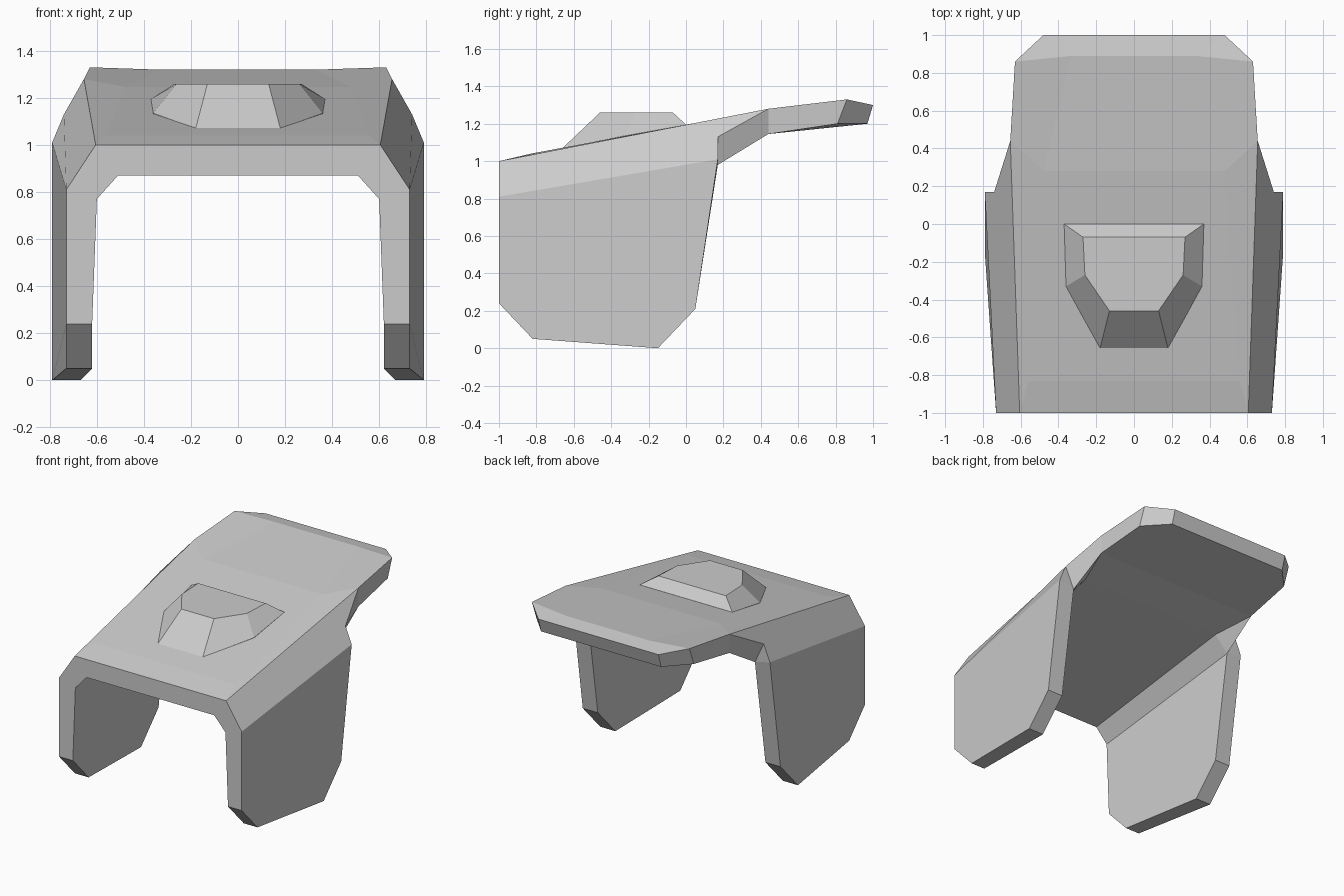
import bpy, bmesh

if "Cube" in bpy.data.objects:
    bpy.data.objects.remove(bpy.data.objects["Cube"])

def half_mesh(name, pts, faces):
    """Build the right half from named corners, then mirror it across x = 0."""
    bm = bmesh.new()
    v = {k: bm.verts.new(co) for k, co in pts.items()}
    for f in faces:
        bm.faces.new([v[k] for k in f])
    mirrored = bmesh.ops.duplicate(bm, geom=bm.verts[:] + bm.edges[:] + bm.faces[:])
    for el in mirrored["geom"]:
        if isinstance(el, bmesh.types.BMVert):
            el.co.x *= -1
    bmesh.ops.remove_doubles(bm, verts=bm.verts[:], dist=0.0005)
    bmesh.ops.recalc_face_normals(bm, faces=bm.faces[:])
    me = bpy.data.meshes.new(name)
    bm.to_mesh(me)
    bm.free()
    ob = bpy.data.objects.new(name, me)
    bpy.context.collection.objects.link(ob)
    return ob

# Armour shell: capitals are outer corners, lower case the matching inner ones
shell = {
    # front rim and leg outline
    "O": (0, -1, 1.0), "A": (.605, -1, 1.0), "B": (.73, -1, .81), "C": (.73, -1, .24),
    "D": (.73, -.82, .05), "E": (.79, -.15, 0), "F": (.79, .05, .21), "G": (.79, .17, 1.01),
    "o": (0, -1, .87), "a": (.51, -1, .87), "b": (.60, -1, .77), "c": (.62, -1, .24),
    "d": (.62, -.82, .05), "e": (.67, -.15, 0), "f": (.67, .05, .21), "g": (.67, .17, .98),
    # shoulder behind the legs and rear plate
    "H": (.74, .17, 1.13), "m": (.57, .17, 1.09), "n": (0, .17, 1.09),
    "K": (.655, .44, 1.28), "P": (.63, .86, 1.33), "Q": (.48, 1, 1.30), "R": (0, 1, 1.30),
    "k": (.655, .44, 1.145), "l": (0, .44, 1.145), "p": (.63, .81, 1.20),
    "q": (.48, .97, 1.20), "r": (0, .97, 1.20),
    # shallow panel on top
    "S": (.56, -.83, 1.04), "T": (.33, .89, 1.32), "U": (.48, .28, 1.247),
    "X": (0, -.83, 1.04), "Y": (0, .89, 1.32), "Z": (0, .28, 1.247),
}
faces = ["OASX", "AKUS", "XSUZ", "KPTU", "ZUTY", "PQT", "QRYT",   # top
         "ABGHK", "BCDEFG",                                       # outer side
         "oamn", "abgm", "bcdefg", "nmkl", "gkm", "lkpqr",        # inside
         "GHg", "HKkg"]                                           # shoulder
for chain in ("OABCDEFG", "KPQR"):                                # rim thickness
    faces += [i + j + j.lower() + i.lower() for i, j in zip(chain, chain[1:])]
half_mesh("armour_shell", shell, faces)

# Raised boss on the top plate: sloped foot, flat top, foot sunk slightly in
foot = [(0, 0, 1.195), (.37, 0, 1.195), (.36, -.33, 1.135), (.18, -.66, 1.07), (0, -.66, 1.07)]
crown = [(0, -.07, 1.26), (.27, -.07, 1.26), (.26, -.27, 1.26), (.13, -.46, 1.26), (0, -.46, 1.26)]
rings = [[(x, y, z - .03) for x, y, z in foot], foot, crown]
boss = {(r, i): co for r, ring in enumerate(rings) for i, co in enumerate(ring)}
bfaces = [[(r, i), (r, i + 1), (r + 1, i + 1), (r + 1, i)] for r in range(2) for i in range(4)]
bfaces += [[(r, i) for i in range(5)] for r in (0, 2)]
half_mesh("raised_boss", boss, bfaces)
